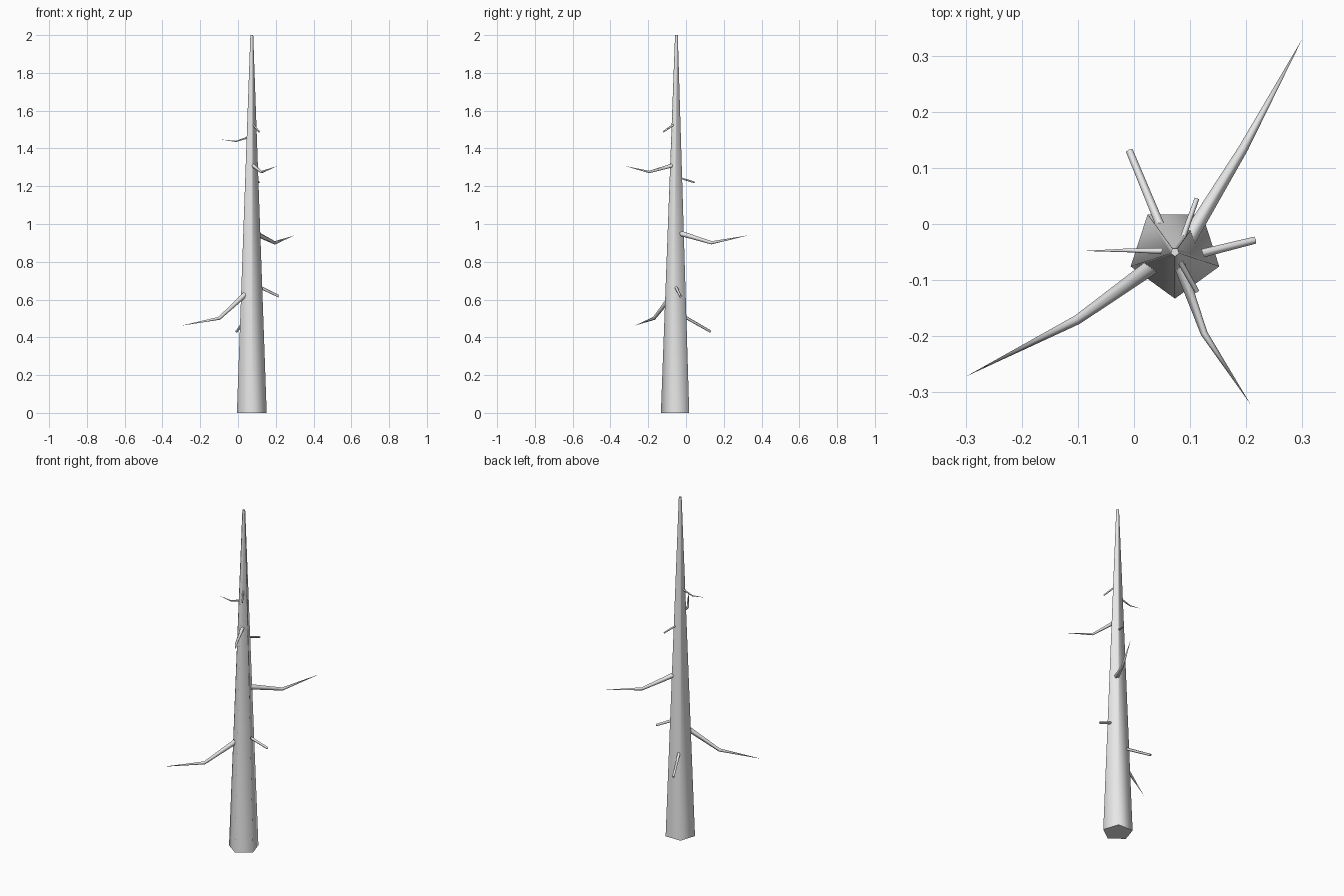
import bpy
import bmesh
from math import cos, sin, pi
from mathutils import Vector

cube = bpy.data.objects.get("Cube")
if cube:
    bpy.data.objects.remove(cube, do_unlink=True)

# Bark material
bark = bpy.data.materials.new("grey bark")
bark.use_nodes = True
colour = (0.8, 0.8, 0.8, 1)
bark.diffuse_color = colour
bark.node_tree.nodes["Principled BSDF"].inputs["Base Color"].default_value = colour


def tube(name, path, radii, sides=5, cap_start=True):
    """Tapered tube along a path; a zero end radius makes a point."""
    pts = [Vector(p) for p in path]
    bm = bmesh.new()
    rings = []
    for i, (p, r) in enumerate(zip(pts, radii)):
        t = (pts[min(i + 1, len(pts) - 1)] - pts[max(i - 1, 0)]).normalized()
        if abs(t.z) > 0.95:
            u = Vector((1, 0, 0))
        else:
            u = t.cross(Vector((0, 0, 1))).normalized()
        v = t.cross(u)
        if r == 0:
            rings.append([bm.verts.new(p)])
            continue
        angles = [2 * pi * k / sides - pi / 2 for k in range(sides)]
        rings.append([bm.verts.new(p + r * (cos(a) * u + sin(a) * v)) for a in angles])
    for a, b in zip(rings, rings[1:]):
        for k in range(sides):
            n = (k + 1) % sides
            if len(b) == 1:
                bm.faces.new((a[k], a[n], b[0]))
            else:
                bm.faces.new((a[k], a[n], b[n], b[k]))
    if cap_start:
        bm.faces.new(rings[0][::-1])
    if len(rings[-1]) > 1:
        bm.faces.new(rings[-1])
    bmesh.ops.recalc_face_normals(bm, faces=bm.faces)
    mesh = bpy.data.meshes.new(name)
    bm.to_mesh(mesh)
    bm.free()
    mesh.materials.append(bark)
    ob = bpy.data.objects.new(name, mesh)
    bpy.context.collection.objects.link(ob)
    bpy.ops.object.select_all(action="DESELECT")
    ob.select_set(True)
    bpy.context.view_layer.objects.active = ob
    bpy.ops.object.shade_smooth_by_angle(angle=1.3)
    return ob


# Five-sided trunk
tube("trunk", [(0.073, -0.05, 0), (0.073, -0.05, 2)], [0.083, 0.008])

# Long bent branches, thinning to a point
branches = {
    "lower_right_branch": ([(0.04, -0.07, 0.63), (-0.10, -0.17, 0.50), (-0.30, -0.272, 0.462)], 0.015),
    "middle_left_branch": ([(0.095, -0.03, 0.95), (0.195, 0.135, 0.90), (0.30, 0.33, 0.94)], 0.015),
    "upper_front_branch": ([(0.08, -0.07, 1.31), (0.125, -0.195, 1.275), (0.208, -0.322, 1.307)], 0.011),
    "top_right_branch": ([(0.06, -0.048, 1.46), (-0.01, -0.047, 1.437), (-0.09, -0.048, 1.447)], 0.006),
}
for name, (path, r) in branches.items():
    tube(name, path, [r, r * 0.6, 0])

# Short broken stubs with blunt ends
stubs = {
    "lower_back_stub": ((0.05, -0.01, 0.51), (-0.008, 0.13, 0.43), 0.0075),
    "lower_left_stub": ((0.11, -0.055, 0.668), (0.215, -0.029, 0.617), 0.0075),
    "upper_back_stub": ((0.085, -0.03, 1.243), (0.112, 0.045, 1.22), 0.005),
    "top_front_stub": ((0.078, -0.06, 1.53), (0.112, -0.12, 1.488), 0.005),
}
for name, (start, end, r) in stubs.items():
    tube(name, [start, end], [r * 1.1, r * 0.9])
